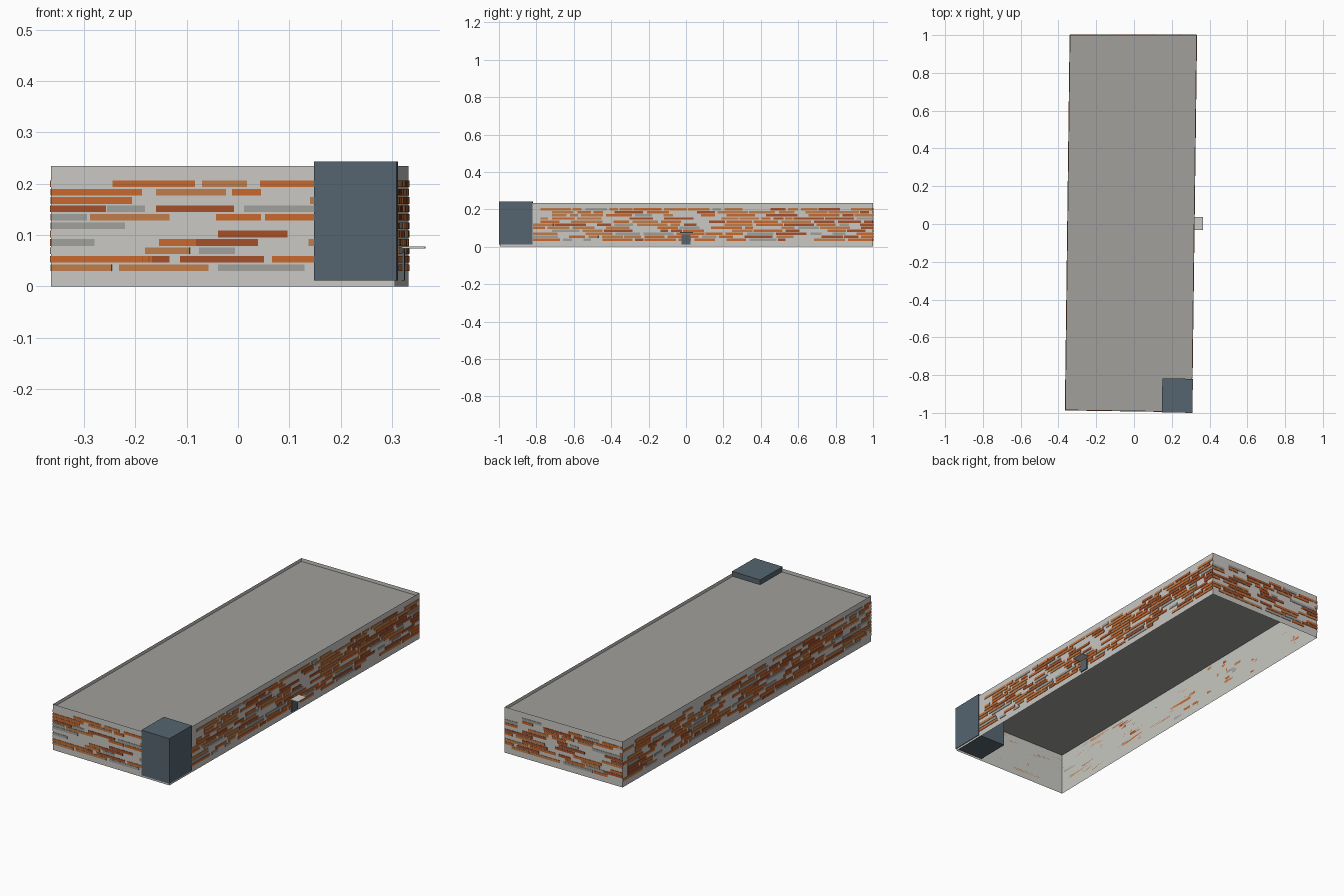
import bpy, bmesh, random
from mathutils import Vector

if "Cube" in bpy.data.objects:
    bpy.data.objects.remove(bpy.data.objects["Cube"])

random.seed(7)


def mat(name, hexcol):
    m = bpy.data.materials.new(name)
    c = [int(hexcol[i:i + 2], 16) / 255 for i in (0, 2, 4)]
    m.diffuse_color = [x / 12.92 if x <= 0.04045 else ((x + 0.055) / 1.055) ** 2.4 for x in c] + [1]
    m.use_nodes = True
    m.node_tree.nodes["Principled BSDF"].inputs["Base Color"].default_value = m.diffuse_color
    return m


render = mat("pale_render", "c9c8c3")
roof_grey = mat("roof_grey", "a1a09b")
slate = mat("slate_blue", "566570")
bricks = [mat("orange_brick", "c8682e"), mat("light_brick", "c17c48"),
          mat("dark_brick", "a4502a"), mat("grey_brick", "a09f9a")]


def finish(name, bm, mats):
    me = bpy.data.meshes.new(name)
    bm.to_mesh(me)
    bm.free()
    for m in mats:
        me.materials.append(m)
    ob = bpy.data.objects.new(name, me)
    bpy.context.collection.objects.link(ob)
    return ob


def prism(bm, quad, z0, z1, mi=0):
    """Closed box over a counter-clockwise quad footprint."""
    lo = [bm.verts.new((p[0], p[1], z0)) for p in quad]
    hi = [bm.verts.new((p[0], p[1], z1)) for p in quad]
    faces = [bm.faces.new(lo[::-1]), bm.faces.new(hi)]
    for i in range(4):
        j = (i + 1) % 4
        faces.append(bm.faces.new((lo[i], lo[j], hi[j], hi[i])))
    for f in faces:
        f.material_index = mi


# Slightly skewed footprint: front left, front right, back right, back left
corners = [Vector(p) for p in ((-0.364, -0.985), (0.306, -0.995), (0.332, 1.0), (-0.339, 1.0))]
HEIGHT, ROOF = 0.235, 0.218


def wall_quad(w, s0, s1, depth):
    """Footprint of a plate standing on wall w between distances s0 and s1."""
    a, b = corners[w], corners[(w + 1) % 4]
    d = (b - a).normalized()
    n = Vector((d.y, -d.x)) * depth
    return [a + d * s0 + n, a + d * s1 + n, a + d * s1, a + d * s0]


# Thin outer walls, open below, rising past the roof as a parapet
bm = bmesh.new()
lo = [bm.verts.new((c.x, c.y, 0)) for c in corners]
hi = [bm.verts.new((c.x, c.y, HEIGHT)) for c in corners]
for i in range(4):
    j = (i + 1) % 4
    bm.faces.new((lo[i], lo[j], hi[j], hi[i]))
finish("outer_walls", bm, [render])

# Recessed flat roof
bm = bmesh.new()
bm.faces.new([bm.verts.new((c.x, c.y, ROOF)) for c in corners])
finish("flat_roof", bm, [roof_grey])

# Corner tower
bm = bmesh.new()
prism(bm, [(0.148, -0.997), (0.309, -1.0), (0.312, -0.82), (0.150, -0.817)], 0.011, 0.243)
finish("corner_tower", bm, [slate])

# Brick strips: the front follows a layout (start x, end x, colour) from the top row down
front_rows = [
    [(-.245, -.084, 0), (-.07, .018, 1), (.043, .148, 0)],
    [(-.364, -.187, 0), (-.16, -.023, 1), (-.012, .045, 0)],
    [(-.364, -.207, 0), (.14, .148, 1)],
    [(-.364, -.257, 2), (-.255, -.181, 3), (-.16, -.008, 2), (.012, .148, 3)],
    [(-.364, -.294, 3), (-.288, -.133, 1), (-.043, .045, 0), (.053, .148, 0)],
    [(-.364, -.22, 3)],
    [(-.039, .097, 2)],
    [(-.364, -.28, 3), (-.154, -.082, 0), (-.082, .039, 2), (.137, .148, 1)],
    [(-.181, -.094, 1), (-.076, -.006, 3)],
    [(-.364, -.168, 0), (-.197, -.133, 2), (-.113, .051, 2), (.066, .148, 0)],
    [(-.364, -.246, 1), (-.232, -.057, 1), (-.039, .13, 3)],
]


def row_z(r):
    return 0.2 - 0.01635 * r


def strip(bm, w, s0, s1, r, mi):
    prism(bm, wall_quad(w, s0, s1, 0.002), row_z(r) - 0.0065, row_z(r) + 0.0065, mi)


bm = bmesh.new()
for r, row in enumerate(front_rows):
    for x0, x1, c in row:
        strip(bm, 0, x0 + 0.364, x1 + 0.364, r, c)
finish("front_bricks", bm, bricks)

# The other walls get scattered strips of the same kind
for w, name, start in ((1, "right_bricks", 0.178), (2, "back_bricks", 0), (3, "left_bricks", 0)):
    bm = bmesh.new()
    length = (corners[(w + 1) % 4] - corners[w]).length
    for r in range(11):
        s = start + random.choice((0, 0, 0.04, 0.1))
        while s < length - 0.01:
            e = min(s + random.uniform(0.04, 0.17), length)
            strip(bm, w, s, e, r, random.choices(range(4), (35, 25, 22, 18))[0])
            s = e + random.choice((0.006, 0.015, 0.02, 0.06, 0.15))
    finish(name, bm, bricks)

# Entrance door and canopy in the middle of the right wall
bm = bmesh.new()
prism(bm, wall_quad(1, 0.972, 1.02, 0.006), 0.011, 0.066)
finish("entrance_door", bm, [slate])
bm = bmesh.new()
prism(bm, wall_quad(1, 0.963, 1.032, 0.046), 0.074, 0.078)
finish("entrance_canopy", bm, [render])
